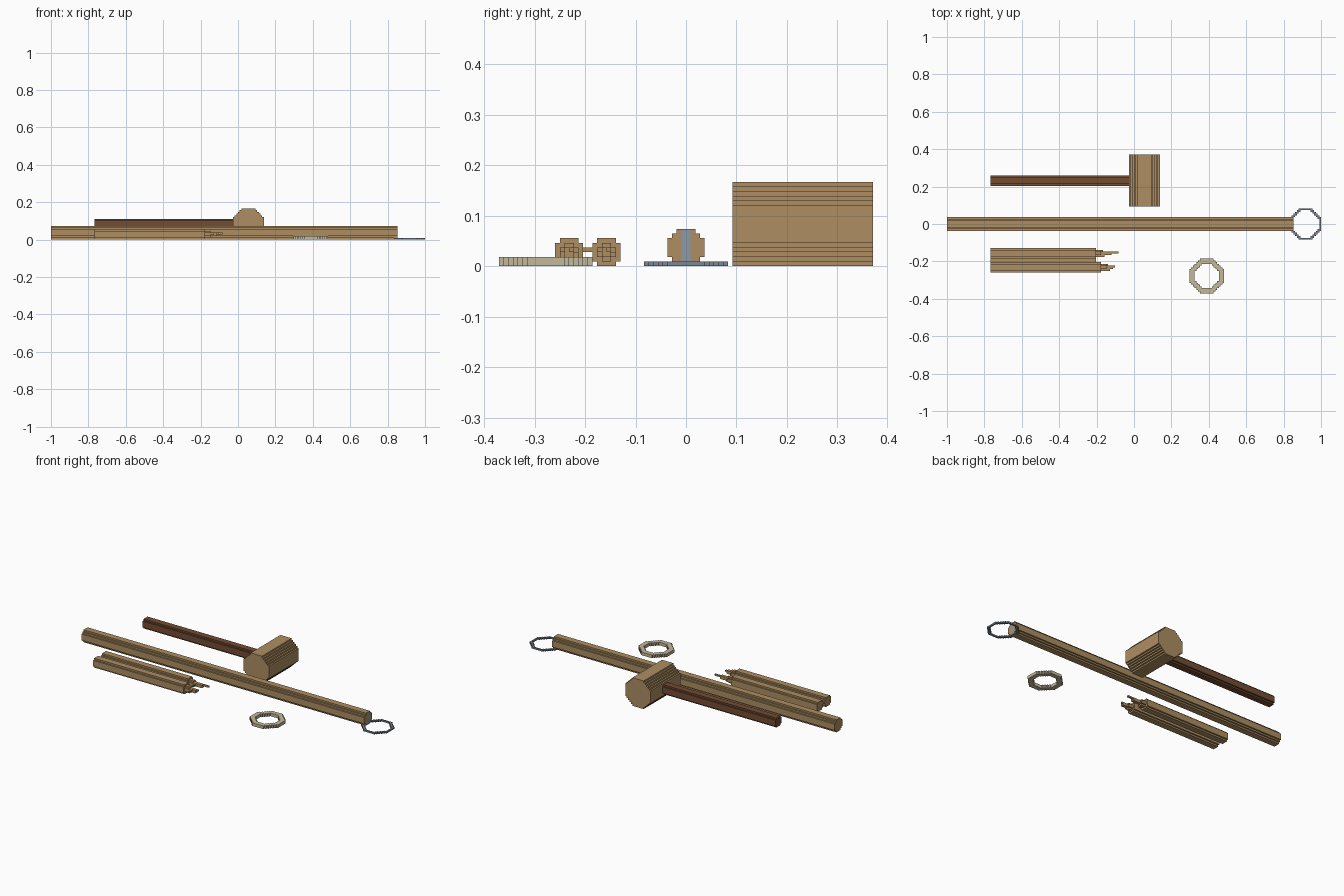
import bpy, bmesh

if "Cube" in bpy.data.objects:
    bpy.data.objects.remove(bpy.data.objects["Cube"])

U = 1 / 108          # one grid step; every part is built of stepped blocks


def material(name, rgb):
    m = bpy.data.materials.new(name)
    m.diffuse_color = (*rgb, 1)
    m.use_nodes = True
    m.node_tree.nodes["Principled BSDF"].inputs["Base Color"].default_value = m.diffuse_color
    return m


WOOD = material("tan wood", (0.42, 0.27, 0.12))
DARK = material("dark brown wood", (0.17, 0.072, 0.032))
ROPE = material("pale rope", (0.55, 0.48, 0.33))
STEEL = material("blue grey steel", (0.20, 0.245, 0.29))
STRAP = material("light steel", (0.27, 0.32, 0.38))


def octagon(n, c, off=0):
    """Cells of a stepped octagon n wide with corners cut by c."""
    return {(i + off, j + off) for i in range(n) for j in range(n)
            if min(i, n - 1 - i) + min(j, n - 1 - j) >= c}


def rect(w, h):
    return {(i, j) for i in range(w) for j in range(h)}


def add_prism(bm, cells, axis, a0, b0, t0, t1):
    """Extrude a set of cells along an axis, skipping inner walls."""
    def point(a, b, t):
        p = {"x": (t, a, b), "y": (a, t, b), "z": (a, b, t)}[axis]
        return bm.verts.new([v * U for v in p])

    for i, j in cells:
        a, b = a0 + i, b0 + j
        for t in (t0, t1):
            bm.faces.new([point(a, b, t), point(a + 1, b, t),
                          point(a + 1, b + 1, t), point(a, b + 1, t)])
        for di, dj, p, q in ((-1, 0, (a, b), (a, b + 1)),
                             (1, 0, (a + 1, b), (a + 1, b + 1)),
                             (0, -1, (a, b), (a + 1, b)),
                             (0, 1, (a, b + 1), (a + 1, b + 1))):
            if (i + di, j + dj) not in cells:
                bm.faces.new([point(*p, t0), point(*q, t0),
                              point(*q, t1), point(*p, t1)])


def part(name, mat, prisms):
    bm = bmesh.new()
    for prism in prisms:
        tmp = bmesh.new()
        add_prism(tmp, *prism)
        bmesh.ops.remove_doubles(tmp, verts=tmp.verts, dist=1e-5)
        bmesh.ops.recalc_face_normals(tmp, faces=tmp.faces)
        me = bpy.data.meshes.new("tmp")
        tmp.to_mesh(me)
        tmp.free()
        bm.from_mesh(me)
        bpy.data.meshes.remove(me)
    mesh = bpy.data.meshes.new(name)
    bm.to_mesh(mesh)
    bm.free()
    mesh.materials.append(mat)
    obj = bpy.data.objects.new(name, mesh)
    bpy.context.collection.objects.link(obj)
    return obj


# long pole with a metal strap on its end and a steel ring
part("long_pole", WOOD, [(octagon(8, 2), "x", -4, 0, -108, 92)])
part("pole_end_strap", STRAP, [(rect(2, 8), "x", -1, 0, 91.5, 92.1)])
part("steel_ring", STEEL,
     [(octagon(18, 5) - octagon(16, 5, 1), "z", 90, -9, 0, 1)])

# mallet
part("mallet_head", WOOD, [(octagon(18, 5), "y", -3, 0, 10, 40)])
part("mallet_handle", DARK, [(octagon(6, 1), "x", 22, 6, -83, -3)])

# rope ring
part("rope_ring", ROPE,
     [(octagon(20, 6) - octagon(14, 4, 3), "z", 32, -40, 0, 2)])

# two stakes with splintered points
for name, y, end, tip in (("near_stake", -28, -19, -11), ("far_stake", -20, -22, -9)):
    part(name, WOOD, [(octagon(6, 1), "x", y, 0, -83, end)])
    mid = (end + tip) // 2
    part(name + "_point", WOOD, [
        (octagon(4, 1), "x", y + 1, 1, end, end + 3),
        (rect(2, 2), "x", y + 2, 2, end + 3, mid + 3),
        (rect(1, 1), "x", y + 3, 3, mid + 3, tip),
        (rect(1, 1), "x", y + 1, 3, end + 3, end + 5),
        (rect(1, 1), "x", y + 4, 2, end + 3, end + 4),
    ])

# thin strip of wood joining the stakes
part("stake_joint", WOOD, [(rect(2, 1), "x", -22, 3, -83, -22)])
